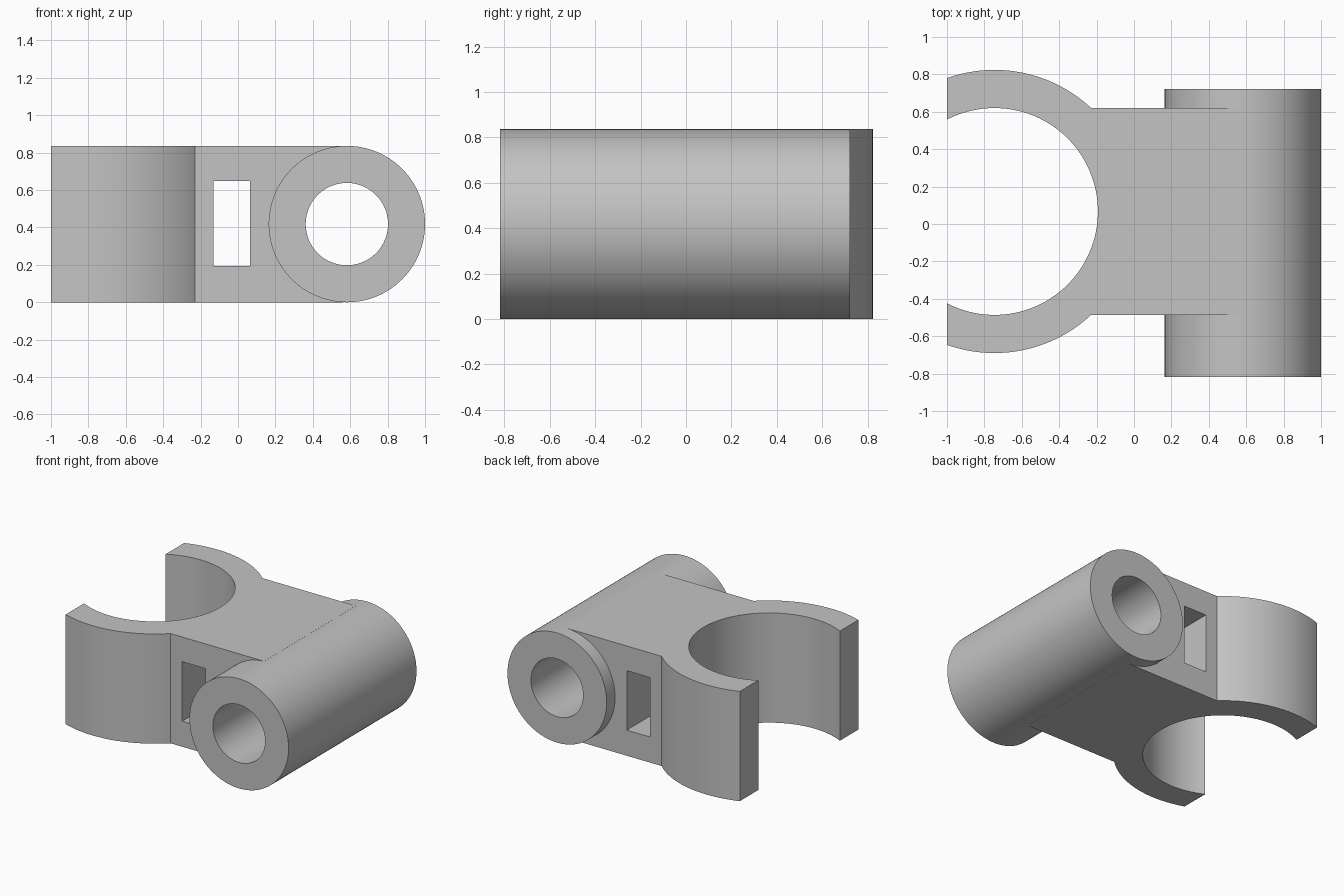
import bpy
import bmesh
from math import pi, radians
from mathutils import Matrix, Vector

default = bpy.data.objects.get("Cube")
if default:
    bpy.data.objects.remove(default, do_unlink=True)

grey = bpy.data.materials.new("plain_grey")
grey.use_nodes = True
colour = (0.55, 0.55, 0.55, 1)
grey.diffuse_color = colour
grey.node_tree.nodes["Principled BSDF"].inputs["Base Color"].default_value = colour

HEIGHT = 0.836
RING = Vector((-0.746, 0.067, HEIGHT / 2))
TUBE = Vector((0.582, -0.049, HEIGHT / 2))


def finish(name, bm):
    mesh = bpy.data.meshes.new(name)
    bm.to_mesh(mesh)
    bm.free()
    mesh.materials.append(grey)
    obj = bpy.data.objects.new(name, mesh)
    bpy.context.collection.objects.link(obj)
    return obj


def cylinder(name, centre, radius, length, along_y=False):
    turn = Matrix.Rotation(pi / 2 if along_y else 0, 4, "X")
    bm = bmesh.new()
    bmesh.ops.create_cone(bm, cap_ends=True, segments=128, radius1=radius,
                          radius2=radius, depth=length,
                          matrix=Matrix.Translation(centre) @ turn)
    return finish(name, bm)


def box(name, low, high):
    low, high = Vector(low), Vector(high)
    bm = bmesh.new()
    bmesh.ops.create_cube(bm, size=1, matrix=Matrix.Translation((low + high) / 2)
                          @ Matrix.Diagonal((high - low).to_4d()))
    return finish(name, bm)


def combine(body, tool, operation):
    mod = body.modifiers.new(tool.name, "BOOLEAN")
    mod.operation, mod.solver, mod.object = operation, "EXACT", tool
    tool.hide_render = True
    bpy.context.view_layer.objects.active = body
    bpy.ops.object.modifier_apply(modifier=mod.name)
    bpy.data.objects.remove(tool, do_unlink=True)


# Solid volumes: clip ring, connecting block, cross tube
body = cylinder("clip_with_cross_tube", RING, 0.757, HEIGHT)
combine(body, box("connecting_block", (RING.x, -0.486, 0), (0.56, 0.62, HEIGHT)), "UNION")
combine(body, cylinder("cross_tube", TUBE, HEIGHT / 2, 1.54, True), "UNION")

# Openings: clip bore, tube bore, strap slot, open mouth of the clip
combine(body, cylinder("clip_bore", RING, 0.553, 2), "DIFFERENCE")
combine(body, cylinder("tube_bore", TUBE, 0.22, 3, True), "DIFFERENCE")
combine(body, box("strap_slot", (-0.13, -1, 0.195), (0.065, 1, 0.648)), "DIFFERENCE")
combine(body, box("clip_mouth", (-2, -1, -1), (-1, 1, 2)), "DIFFERENCE")

# Smooth curved walls, crisp edges
bpy.ops.object.select_all(action="DESELECT")
body.select_set(True)
bpy.context.view_layer.objects.active = body
bpy.ops.object.shade_smooth_by_angle(angle=radians(20))
